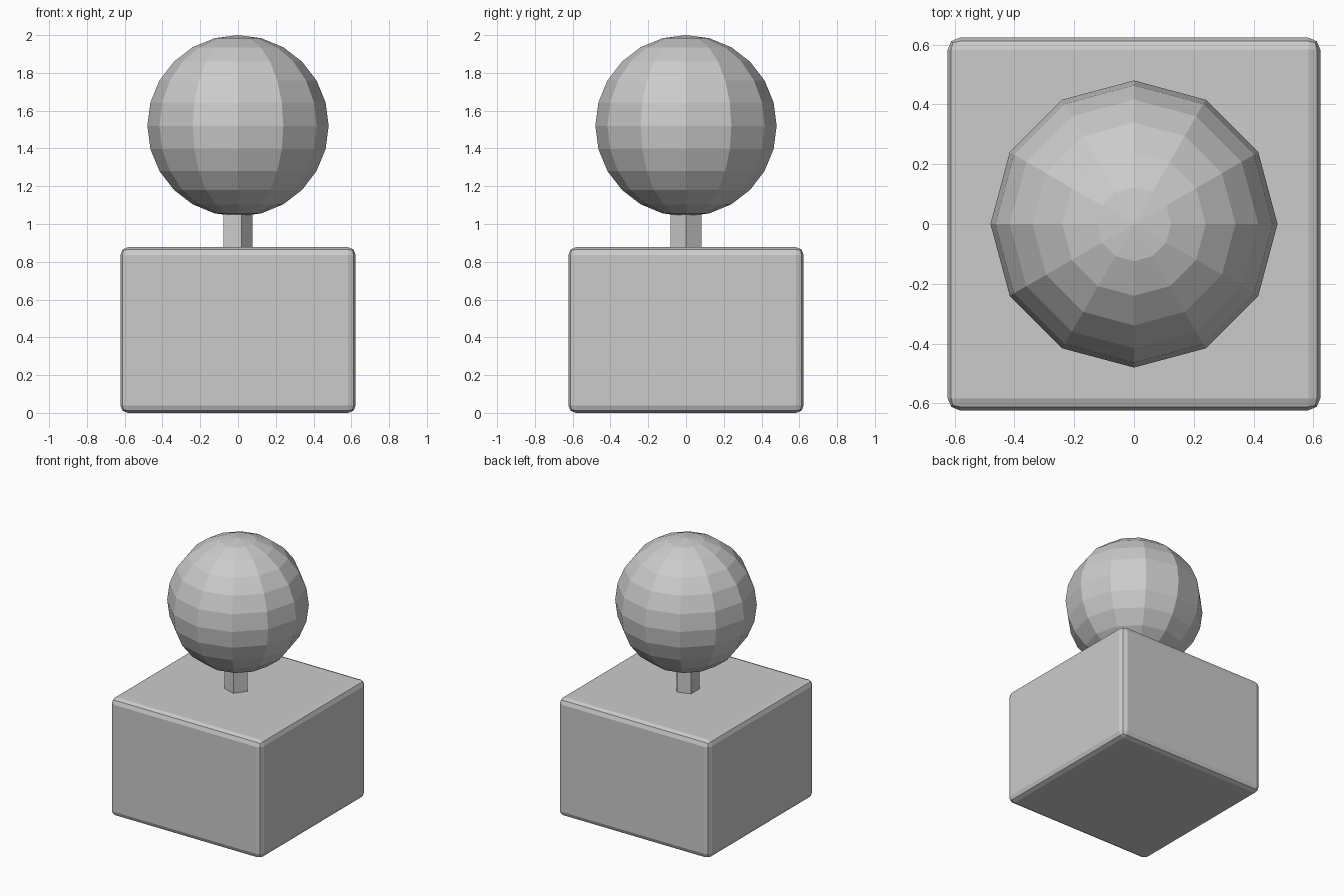
import bpy

if "Cube" in bpy.data.objects:
    bpy.data.objects.remove(bpy.data.objects["Cube"])

# Square base with softly bevelled edges
W, H = 1.246, 0.877
bpy.ops.mesh.primitive_cube_add(size=1, location=(0, 0, H / 2))
base = bpy.context.object
base.name = "base_block"
base.scale = (W, W, H)
bpy.ops.object.transform_apply(location=False, rotation=False, scale=True)
bevel = base.modifiers.new("edge_bevel", 'BEVEL')
bevel.width = 0.04
bevel.segments = 2

# Five-sided stem, one corner pointing to +x
Z0, Z1 = 0.85, 1.08
bpy.ops.mesh.primitive_cylinder_add(vertices=5, radius=0.086, depth=Z1 - Z0,
                                    location=(-0.008, 0, (Z0 + Z1) / 2),
                                    rotation=(0, 0, -1.5707963))
bpy.context.object.name = "stem"

# Low-poly ball on top
bpy.ops.mesh.primitive_uv_sphere_add(segments=12, ring_count=12, radius=0.48,
                                     location=(0, 0, 1.52))
bpy.context.object.name = "ball"
